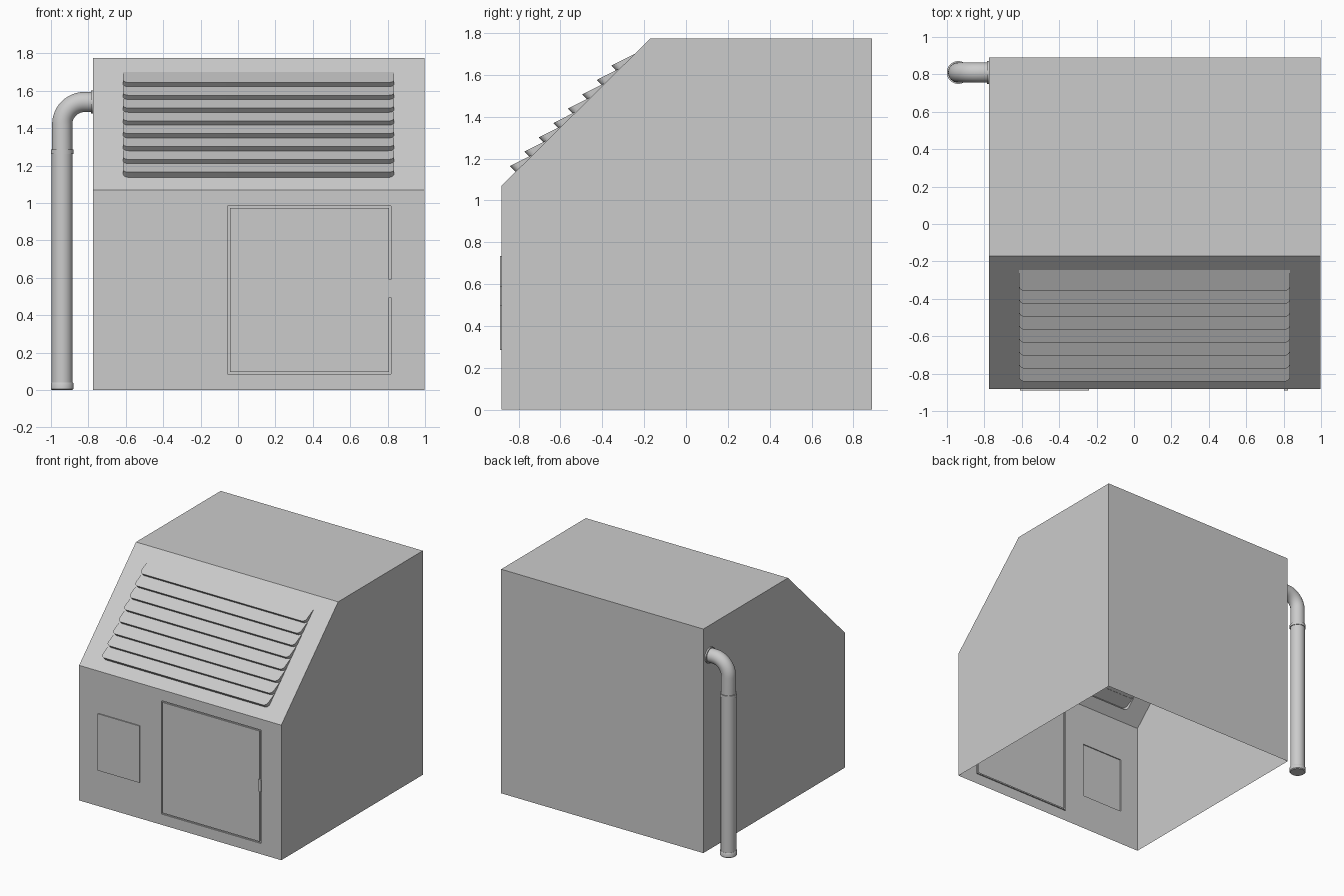
import bpy, bmesh, math
from mathutils import Vector

if "Cube" in bpy.data.objects:
    bpy.data.objects.remove(bpy.data.objects["Cube"])

X0, X1 = -0.775, 0.997          # housing sides
YF, YB, ZT = -0.882, 0.89, 1.775
KNEE = Vector((0, YF, 1.07))    # bottom of the sloped face
CREST = Vector((0, -0.17, ZT))  # top of the sloped face
SLOPE = (CREST - KNEE).normalized()
NORMAL = Vector((0, -SLOPE.z, SLOPE.y))
LX0, LX1 = -0.615, 0.835        # louver ends
V0, STEP, LENGTH, HEIGHT, COUNT = 0.095, 0.0974, 0.12, 0.039, 8


def on_slope(x, v, w=0.0):
    return Vector((x, 0, 0)) + KNEE + SLOPE * v + NORMAL * w


def rect(x0, x1, z0, z1, y):
    return [Vector(p) for p in ((x0, y, z0), (x1, y, z0), (x1, y, z1), (x0, y, z1))]


def finish(bm, name, smooth=False):
    bmesh.ops.remove_doubles(bm, verts=bm.verts, dist=1e-4)
    bmesh.ops.recalc_face_normals(bm, faces=bm.faces)
    mesh = bpy.data.meshes.new(name)
    bm.to_mesh(mesh)
    bm.free()
    obj = bpy.data.objects.new(name, mesh)
    bpy.context.collection.objects.link(obj)
    if smooth:
        bpy.ops.object.select_all(action='DESELECT')
        obj.select_set(True)
        bpy.context.view_layer.objects.active = obj
        bpy.ops.object.shade_smooth_by_angle(angle=math.radians(35))
    return obj


def face(bm, pts):
    return bm.faces.new([bm.verts.new(p) for p in pts])


def bridge(bm, a, b):
    for i in range(len(a)):
        j = (i + 1) % len(a)
        face(bm, (a[i], a[j], b[j], b[i]))


def fill_with_holes(bm, loops, normal):
    edges = []
    for pts in loops:
        vs = [bm.verts.new(p) for p in pts]
        edges += [bm.edges.new((vs[i], vs[(i + 1) % len(vs)])) for i in range(len(vs))]
    bmesh.ops.triangle_fill(bm, use_beauty=True, edges=edges, normal=normal)


def louver_outline(v0, v1, r=0.03, n=6):
    # Rounded lower corners, square upper corners
    pts = [(LX1, v1), (LX0, v1)]
    for i in range(n + 1):
        a = math.pi + i / n * math.pi / 2
        pts.append((LX0 + r + r * math.cos(a), v0 + r + r * math.sin(a)))
    for i in range(n + 1):
        a = 1.5 * math.pi + i / n * math.pi / 2
        pts.append((LX1 - r + r * math.cos(a), v0 + r + r * math.sin(a)))
    return pts


# Housing: open-bottom shell with a chamfered front
bm = bmesh.new()
side = [(YF, 0), (YB, 0), (YB, ZT), (CREST.y, ZT), (YF, KNEE.z)]
for x in (X0, X1):
    face(bm, [(x, y, z) for y, z in side])
for i in (1, 2):
    (ya, za), (yb, zb) = side[i], side[i + 1]
    face(bm, [(X0, ya, za), (X1, ya, za), (X1, yb, zb), (X0, yb, zb)])

# Front wall with a raised panel and a door outlined by a groove
panel = (-0.61, -0.24, 0.285, 0.735)
door = (-0.055, 0.817, 0.085, 0.983)
inner = (-0.044, 0.806, 0.096, 0.972)
panel_back, panel_top = rect(*panel, YF), rect(*panel, -0.89)
d0, d1 = rect(*door, YF), rect(*door, YF + 0.01)
d2, d3 = rect(*inner, YF + 0.01), rect(*inner, YF)
fill_with_holes(bm, [rect(X0, X1, 0, KNEE.z, YF), panel_back, d0], (0, -1, 0))
bridge(bm, panel_back, panel_top)
face(bm, panel_top)
bridge(bm, d0, d1)
bridge(bm, d1, d2)
bridge(bm, d2, d3)
face(bm, d3)

# Sloped wall with the louver opening
top_v = (CREST - KNEE).length
frame = [on_slope(X0, 0), on_slope(X1, 0), on_slope(X1, top_v), on_slope(X0, top_v)]
v_end = V0 + STEP * (COUNT - 1) + LENGTH
fill_with_holes(bm, [frame, [on_slope(x, v) for x, v in louver_outline(V0, v_end)]], NORMAL)
finish(bm, "housing")

# Louvers: wedge-shaped slats stepping up the slope
for k in range(COUNT):
    bm = bmesh.new()
    v0 = V0 + k * STEP
    outline = louver_outline(v0, v0 + LENGTH)
    top = [on_slope(x, v, HEIGHT * (1 - (v - v0) / LENGTH)) for x, v in outline]
    base = [on_slope(x, v) for x, v in outline]
    face(bm, top)
    for i in range(1, len(top)):
        j = (i + 1) % len(top)
        face(bm, (top[i], top[j], base[j], base[i]))
    bmesh.ops.remove_doubles(bm, verts=bm.verts, dist=1e-5)
    finish(bm, f"louver_{k + 1}", smooth=True)

# Door handle
bm = bmesh.new()
h0, h1 = rect(0.803, 0.823, 0.495, 0.592, YF + 0.005), rect(0.803, 0.823, 0.495, 0.592, -0.89)
bridge(bm, h0, h1)
face(bm, h0)
face(bm, h1)
finish(bm, "door_handle")

# Side pipe: swept rings of (x, z, radius, bend angle), with foot and collars
PX, PY, PZ, R, BEND = -0.94, 0.81, 1.54, 0.054, 0.12
rings = [(PX, 0, 0.055, 0), (PX, 0.006, 0.061, 0), (PX, 0.034, 0.061, 0), (PX, 0.041, 0.057, 0),
         (PX, 0.041, 0.056, 0), (PX, 1.262, 0.056, 0), (PX, 1.262, 0.061, 0),
         (PX, 1.285, 0.061, 0), (PX, 1.285, R, 0)]
for i in range(13):
    a = i / 12 * math.pi / 2
    rings.append((PX + BEND * (1 - math.cos(a)), PZ - BEND + BEND * math.sin(a), R, a))
q = math.pi / 2
rings += [(-0.787, PZ, R, q), (-0.787, PZ, 0.062, q), (X0, PZ, 0.062, q)]
bm = bmesh.new()
loops = []
for x, z, r, a in rings:
    pts = []
    for s in range(32):
        t = 2 * math.pi * s / 32
        c = r * math.cos(t)
        pts.append(Vector((x + c * math.cos(a), PY + r * math.sin(t), z - c * math.sin(a))))
    loops.append(pts)
for a, b in zip(loops, loops[1:]):
    bridge(bm, a, b)
face(bm, loops[0])
finish(bm, "side_pipe", smooth=True)
